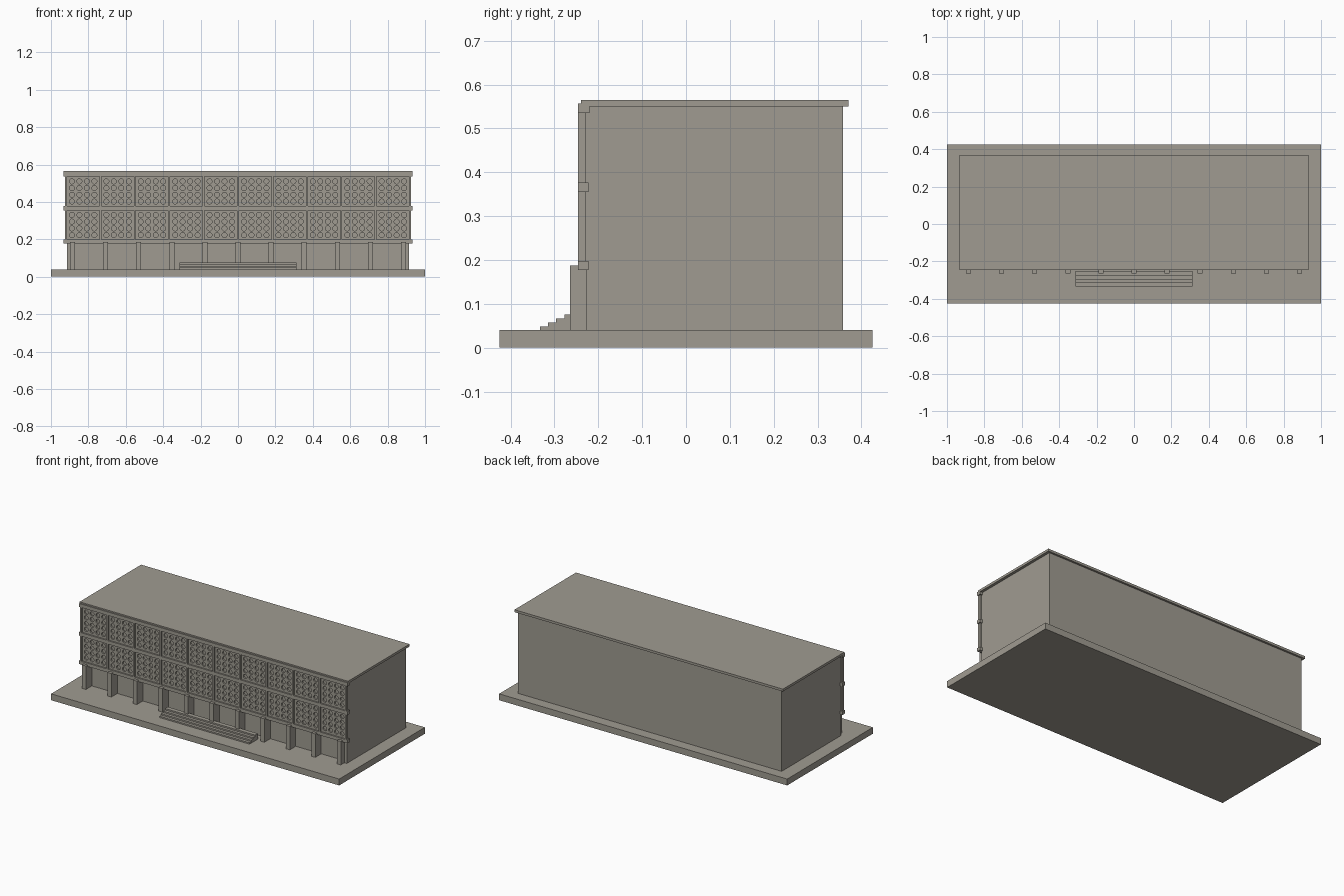
import bpy, bmesh, math

if "Cube" in bpy.data.objects:
    bpy.data.objects.remove(bpy.data.objects["Cube"])

stone = bpy.data.materials.new("warm_grey_stone")
stone.diffuse_color = (0.35, 0.33, 0.285, 1)
stone.use_nodes = True
stone.node_tree.nodes["Principled BSDF"].inputs["Base Color"].default_value = stone.diffuse_color


def finish(name, bm):
    bmesh.ops.recalc_face_normals(bm, faces=bm.faces)
    me = bpy.data.meshes.new(name)
    bm.to_mesh(me)
    bm.free()
    me.materials.append(stone)
    ob = bpy.data.objects.new(name, me)
    bpy.context.collection.objects.link(ob)
    return ob


def boxes(name, items):
    """One object made of boxes given as (x0, x1, y0, y1, z0, z1)."""
    bm = bmesh.new()
    for x0, x1, y0, y1, z0, z1 in items:
        vs = bmesh.ops.create_cube(bm, size=1)["verts"]
        for v in vs:
            v.co = ((x0 + x1) / 2 + v.co.x * (x1 - x0),
                    (y0 + y1) / 2 + v.co.y * (y1 - y0),
                    (z0 + z1) / 2 + v.co.z * (z1 - z0))
    return finish(name, bm)


WALL, BACK, FRONT = -0.228, 0.358, -0.246
BAY = 0.184

# Plinth, main block and roof
boxes("plinth", [(-1, 1, -0.425, 0.425, 0, 0.04)])
boxes("main_block", [(-0.915, 0.915, -0.205, BACK, 0.04, 0.55)])
boxes("upper_front_wall", [(-0.915, 0.915, WALL, -0.205, 0.187, 0.55)])
boxes("roof_slab", [(-0.932, 0.932, -0.24, 0.37, 0.55, 0.565)])

# Horizontal rails of the screen
boxes("top_rail", [(-0.932, 0.932, FRONT, -0.22, 0.535, 0.557)])
boxes("middle_rail", [(-0.932, 0.932, FRONT, -0.222, 0.355, 0.377)])
boxes("bottom_rail", [(-0.932, 0.932, FRONT, -0.222, 0.177, 0.198)])

# Vertical fins between the screen panels
boxes("screen_fins", [(BAY * i - 0.005, BAY * i + 0.005, FRONT, WALL, 0.19, 0.545)
                      for i in range(-5, 6)])

# Ground floor columns and the end piers behind the outer ones
boxes("columns", [(0.177 * i - 0.0135, 0.177 * i + 0.0135, -0.264, -0.203, 0.04, 0.187)
                  for i in range(-5, 6)])
boxes("end_piers", [(-0.915, -0.885, WALL, -0.205, 0.04, 0.187),
                    (0.885, 0.915, WALL, -0.205, 0.04, 0.187)])

# Entrance steps
boxes("entrance_steps", [(-0.313, 0.313, -0.333 + 0.0185 * i, -0.25, 0.04, 0.0485 + 0.009 * i)
                         for i in range(4)])


def pierced_panel(bm, cx, cz, y0=-0.237, y1=WALL):
    """Plate with a 4 x 4 grid of round holes."""
    px, pz, r, n = 0.04, 0.036, 0.0135, 12
    for i in range(4):
        for j in range(4):
            ox, oz = (i - 1.5) * px, (j - 1.5) * pz
            outer, inner, deep = [], [], []
            for k in range(n):
                a = math.radians(15 + 360 / n * k)
                c, s = math.cos(a), math.sin(a)
                m = max(abs(c), abs(s))
                x, z = ox + c / m * px / 2, oz + s / m * pz / 2
                # the outer cells stretch to the panel edge
                if abs(x) > 2 * px - 1e-5:
                    x = math.copysign(0.087, x)
                if abs(z) > 2 * pz - 1e-5:
                    z = math.copysign(0.079, z)
                outer.append(bm.verts.new((cx + x, y0, cz + z)))
                hx, hz = cx + ox + r * c, cz + oz + r * s
                inner.append(bm.verts.new((hx, y0, hz)))
                deep.append(bm.verts.new((hx, y1, hz)))
            for k in range(n):
                q = (k + 1) % n
                bm.faces.new((outer[k], outer[q], inner[q], inner[k]))
                bm.faces.new((inner[k], inner[q], deep[q], deep[k]))


# Two storeys of pierced screen panels
for name, cz in (("lower_screen", 0.2765), ("upper_screen", 0.456)):
    bm = bmesh.new()
    for b in range(10):
        pierced_panel(bm, (b - 4.5) * BAY, cz)
    bmesh.ops.remove_doubles(bm, verts=bm.verts, dist=1e-5)
    finish(name, bm)
